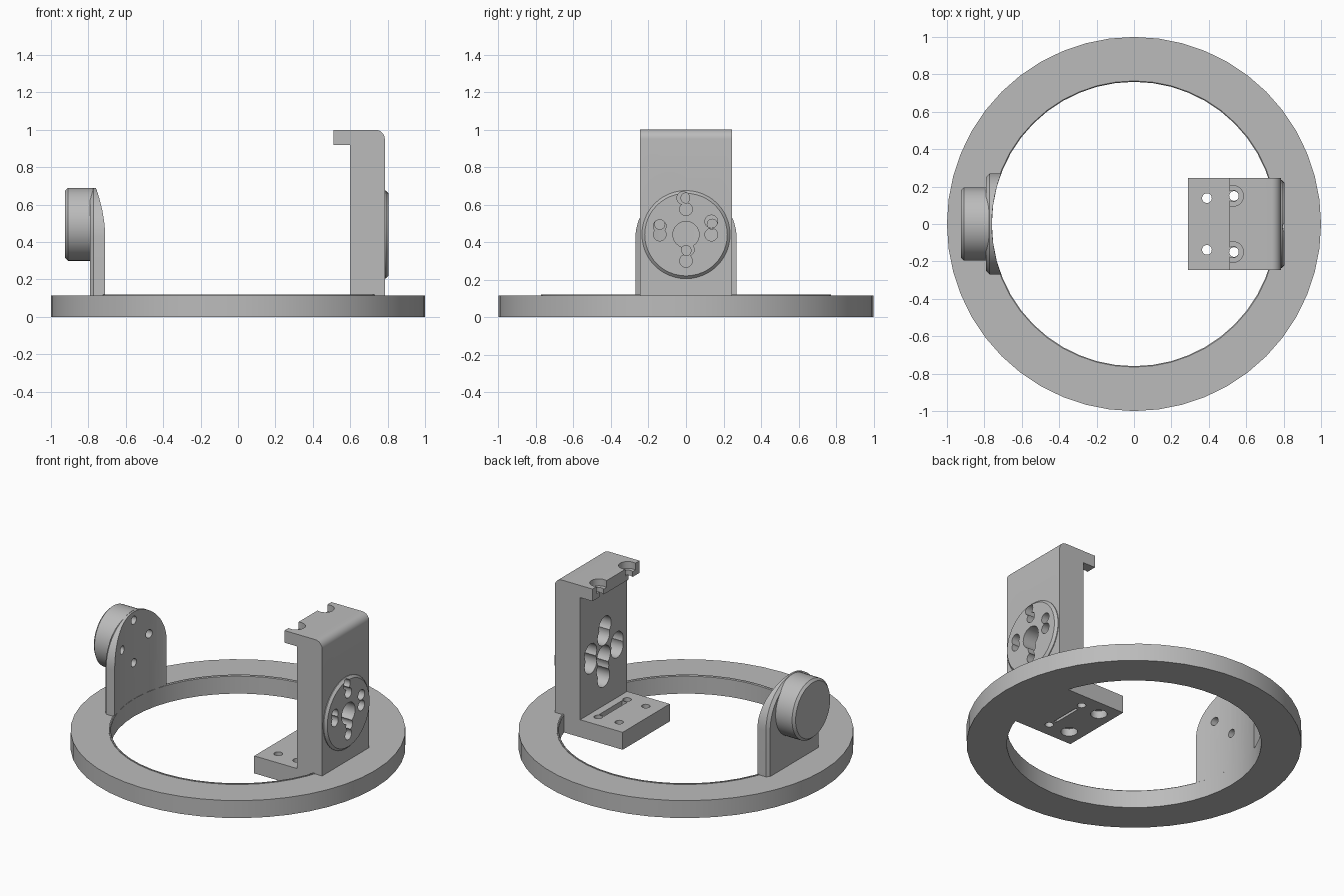
import bpy, bmesh
from math import cos, sin, pi
from mathutils import Vector, Matrix

if "Cube" in bpy.data.objects:
    bpy.data.objects.remove(bpy.data.objects["Cube"], do_unlink=True)

grey = bpy.data.materials.new("plain grey")
grey.use_nodes = True
grey.diffuse_color = (0.5, 0.5, 0.5, 1)
grey.node_tree.nodes["Principled BSDF"].inputs["Base Color"].default_value = (0.5, 0.5, 0.5, 1)


def finish(bm, name):
    bmesh.ops.recalc_face_normals(bm, faces=bm.faces)
    mesh = bpy.data.meshes.new(name)
    bm.to_mesh(mesh)
    bm.free()
    mesh.materials.append(grey)
    ob = bpy.data.objects.new(name, mesh)
    bpy.context.collection.objects.link(ob)
    return ob


def prism(name, outline, start, step):
    """Extrude a closed outline; start maps (a, b) to a point, step is the sweep."""
    bm = bmesh.new()
    face = bm.faces.new([bm.verts.new(start(a, b)) for a, b in outline])
    new = bmesh.ops.extrude_face_region(bm, geom=[face])["geom"]
    bmesh.ops.translate(bm, vec=step, verts=[v for v in new if isinstance(v, bmesh.types.BMVert)])
    return finish(bm, name)


def box(name, x, y, z):
    corners = [(x[0], y[0]), (x[1], y[0]), (x[1], y[1]), (x[0], y[1])]
    return prism(name, corners, lambda a, b: (a, b, z[0]), (0, 0, z[1] - z[0]))


def cylinder(name, axis, centre, r, lo, hi, n=32):
    ring = [(centre[0] + r * cos(2 * pi * i / n), centre[1] + r * sin(2 * pi * i / n)) for i in range(n)]
    if axis == "X":
        return prism(name, ring, lambda a, b: (lo, a, b), (hi - lo, 0, 0))
    return prism(name, ring, lambda a, b: (a, b, lo), (0, 0, hi - lo))


def chamfer(ob, x, width):
    """Bevel the rim lying in the plane at x."""
    bm = bmesh.new()
    bm.from_mesh(ob.data)
    rim = [e for e in bm.edges if all(abs(v.co.x - x) < 1e-4 for v in e.verts)]
    bmesh.ops.bevel(bm, geom=rim, offset=width, segments=1, affect="EDGES")
    bm.to_mesh(ob.data)
    bm.free()


def boolean(ob, tool, operation="DIFFERENCE"):
    mod = ob.modifiers.new("cut", "BOOLEAN")
    mod.object = tool
    mod.operation = operation
    mod.solver = "EXACT"
    bpy.context.view_layer.objects.active = ob
    bpy.ops.object.modifier_apply(modifier=mod.name)
    bpy.data.objects.remove(tool, do_unlink=True)


def smooth(ob):
    bpy.ops.object.select_all(action="DESELECT")
    ob.select_set(True)
    bpy.context.view_layer.objects.active = ob
    bpy.ops.object.shade_smooth_by_angle(angle=0.5)


# Base ring with a thin raised lip round the bore
BORE, TOP = 0.76, 0.115
profile = [(1, 0), (1, TOP), (0.772, TOP), (0.772, 0.12), (0.765, 0.12), (BORE, TOP), (BORE, 0)]
bm = bmesh.new()
verts = [bm.verts.new((r, 0, z)) for r, z in profile]
edges = [bm.edges.new((verts[i - 1], verts[i])) for i in range(len(verts))]
bmesh.ops.spin(bm, geom=verts + edges, cent=(0, 0, 0), axis=(0, 0, 1), angle=2 * pi, steps=48)
bmesh.ops.remove_doubles(bm, verts=bm.verts, dist=1e-4)
base_ring = finish(bm, "base_ring")
smooth(base_ring)

# Arched plate, hollowed to follow the bore
R = 0.27
arch = [(-R, 0.06), (R, 0.06)] + [(R * cos(pi * i / 32), 0.42 + R * sin(pi * i / 32)) for i in range(33)]
plate = prism("arched_plate", arch, lambda a, b: (-0.79, a, b), (0.09, 0, 0))
chamfer(plate, -0.79, 0.018)
boolean(plate, cylinder("bore_cutter", "Z", (0, 0), BORE, -0.2, 1.2, 96))

# Round pivot boss behind the plate
boss = cylinder("pivot_boss", "X", (0, 0.495), 0.195, -0.925, -0.775, 48)
chamfer(boss, -0.925, 0.015)
for k in range(4):
    spot = (0.14 * cos(k * pi / 2), 0.495 + 0.14 * sin(k * pi / 2))
    for part in (plate, boss):
        boolean(part, cylinder("screw_cutter", "X", spot, 0.027, -0.81, -0.6, 20))
smooth(plate)
smooth(boss)

# Upright bracket with rounded shoulder and a short top tab
W, F = 0.245, 0.05
side = [(0.6, 0.1), (0.6, 0.92), (0.51, 0.92), (0.51, 1)]
side += [(0.735 + F * sin(pi * i / 16), 0.95 + F * cos(pi * i / 16)) for i in range(9)]
side += [(0.785, 0.1)]
bracket = prism("upright_bracket", side, lambda a, b: (a, -W, b), (0, 2 * W, 0))
horn = cylinder("horn_disc", "X", (0, 0.44), 0.235, 0.75, 0.805, 48)
chamfer(horn, 0.805, 0.015)
boolean(bracket, horn, "UNION")

# Hub hole, and screw holes with wide recesses on the inner face
boolean(bracket, cylinder("hub_cutter", "X", (0, 0.44), 0.07, 0.5, 0.9))
screws = [(0, 0.575), (-0.015, 0.635), (0, 0.3), (0.01, 0.36),
          (-0.14, 0.44), (-0.14, 0.485), (0.135, 0.44), (0.135, 0.51)]
for spot in screws:
    boolean(bracket, cylinder("screw_cutter", "X", spot, 0.034, 0.65, 0.9, 20))
    boolean(bracket, cylinder("recess_cutter", "X", spot, 0.063, 0.5, 0.72, 28))

# Open screw notches in the top tab
for s in (-1, 1):
    boolean(bracket, cylinder("notch_recess_cutter", "Z", (0.53, s * 0.15), 0.055, 0.955, 1.1))
    boolean(bracket, cylinder("notch_cutter", "Z", (0.53, s * 0.15), 0.03, 0.85, 1.1, 20))
smooth(bracket)

# Foot tab reaching inward from the ring
foot = box("foot_tab", (0.29, 0.9), (-W, W), (0, TOP))
boolean(foot, cylinder("ring_trim", "Z", (0, 0), 0.768, -0.2, 0.5, 96), "INTERSECT")
boolean(foot, box("slot_recess_cutter", (0.512, 0.55), (-0.12, 0.12), (0.06, 0.2)))
boolean(foot, box("slot_cutter", (0.522, 0.54), (-0.1, 0.1), (-0.1, 0.2)))
for s in (-1, 1):
    boolean(foot, cylinder("outer_hole_cutter", "Z", (0.39, s * 0.138), 0.026, -0.1, 0.2, 20))
    boolean(foot, cylinder("counterbore_cutter", "Z", (0.39, s * 0.138), 0.05, -0.1, 0.05, 28))
    boolean(foot, cylinder("inner_hole_cutter", "Z", (0.535, s * 0.15), 0.026, -0.1, 0.2, 20))
smooth(foot)
